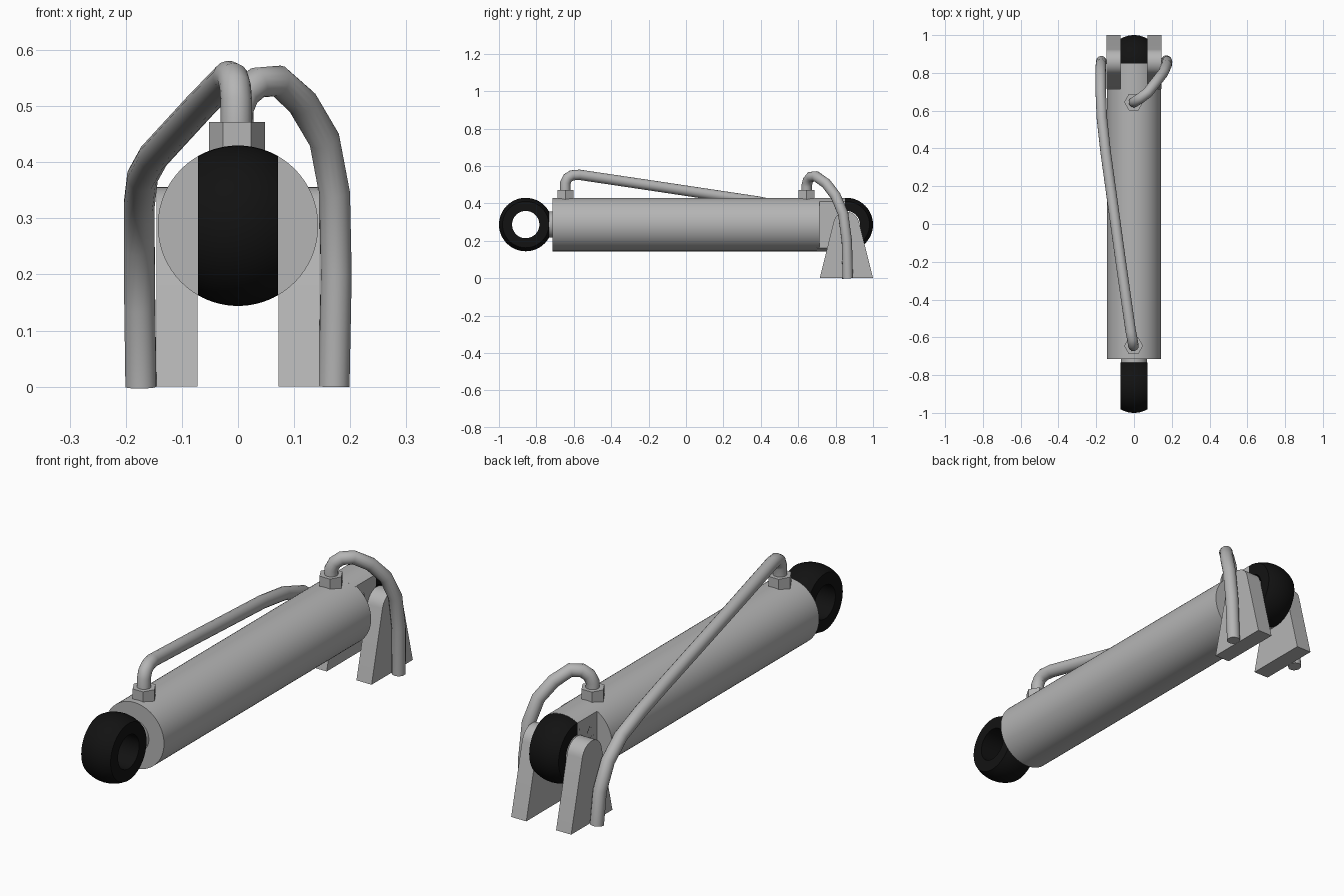
import bpy, bmesh, math
from mathutils import Vector

if "Cube" in bpy.data.objects:
    bpy.data.objects.remove(bpy.data.objects["Cube"])

R, ZC, EYE_Y = 0.143, 0.287, 0.857      # barrel radius, axis height, eye position
HALF = 0.071                            # half width of the eyes


def material(name, rgb):
    m = bpy.data.materials.new(name)
    m.diffuse_color = (*rgb, 1)
    m.use_nodes = True
    m.node_tree.nodes["Principled BSDF"].inputs["Base Color"].default_value = m.diffuse_color
    return m


STEEL = material("grey steel", (0.46, 0.46, 0.46))
BLACK = material("black rubber", (0.006, 0.006, 0.006))


def finish(name, bm, mat, smooth=True):
    bmesh.ops.recalc_face_normals(bm, faces=bm.faces)
    me = bpy.data.meshes.new(name)
    bm.to_mesh(me)
    bm.free()
    ob = bpy.data.objects.new(name, me)
    bpy.context.collection.objects.link(ob)
    me.materials.append(mat)
    if smooth:
        bpy.ops.object.select_all(action='DESELECT')
        ob.select_set(True)
        bpy.context.view_layer.objects.active = ob
        bpy.ops.object.shade_smooth_by_angle(angle=math.radians(35))
    return ob


def prism(name, points, offset, mat, smooth=True):
    """Extrude a closed outline along an offset."""
    bm = bmesh.new()
    face = bm.faces.new([bm.verts.new(p) for p in points])
    ext = bmesh.ops.extrude_face_region(bm, geom=[face], use_keep_orig=True)
    verts = [g for g in ext["geom"] if isinstance(g, bmesh.types.BMVert)]
    bmesh.ops.translate(bm, verts=verts, vec=offset)
    return finish(name, bm, mat, smooth)


def circle(r, n, y):
    return [(r * math.cos(2 * math.pi * i / n), y, ZC + r * math.sin(2 * math.pi * i / n))
            for i in range(n)]


# Barrel and piston rod
prism("barrel", circle(R, 64, -0.715), (0, 1.43, 0), STEEL)
prism("piston_rod", circle(0.07, 32, -0.76), (0, 0.06, 0), STEEL)

# Rear tongue: the barrel continued with its sides cut flat
a0 = math.acos(HALF / R)
arc = [a0 + (math.pi - 2 * a0) * i / 16 for i in range(17)]
outline = [(R * math.cos(a), 0.70, ZC + s * R * math.sin(a))
           for s, angles in ((1, arc), (-1, arc[::-1])) for a in angles]
prism("rear_tongue", outline, (0, 0.15, 0), STEEL)


# Eyes: rings with a ball-shaped outside and a straight bore
def eye(name, y):
    bm = bmesh.new()
    xs = [-HALF + 2 * HALF * i / 10 for i in range(11)]
    profile = [(x, math.sqrt(R * R - x * x)) for x in xs] + [(HALF, 0.073), (-HALF, 0.073)]
    verts = [bm.verts.new((x, y, ZC + r)) for x, r in profile]
    edges = [bm.edges.new((verts[i], verts[i - 1])) for i in range(len(verts))]
    bmesh.ops.spin(bm, geom=verts + edges, cent=(0, y, ZC), axis=(1, 0, 0),
                   angle=2 * math.pi, steps=48)
    bmesh.ops.remove_doubles(bm, verts=bm.verts, dist=1e-4)
    finish(name, bm, BLACK)


eye("front_eye", -EYE_Y)
eye("rear_eye", EYE_Y)

# Mounting brackets: tapered feet with round tops
for side, x in (("left", -0.145), ("right", 0.072)):
    top = [math.radians(14 + 152 * i / 16) for i in range(17)]
    pts = [(x, 0.715, 0), (x, 1.0, 0)]
    pts += [(x, EYE_Y + 0.069 * math.cos(a), ZC + 0.069 * math.sin(a)) for a in top]
    prism(side + "_bracket", pts, (0.073, 0, 0), STEEL)

# Hexagonal hose fittings
for side, y in (("front", -0.645), ("rear", 0.645)):
    hexagon = [(0.05 * math.cos(math.pi * i / 3) - 0.002,
                y + 0.05 * math.sin(math.pi * i / 3), 0.42) for i in range(6)]
    prism(side + "_fitting", hexagon, (0, 0, 0.052), STEEL, smooth=False)


# Hoses: round tubes swept along a path
def hose(name, path, r=0.028, n=16):
    pts = [Vector(p) for p in path]
    bm = bmesh.new()
    rings = []
    side = Vector((1, 0, 0))
    for i, p in enumerate(pts):
        before = (p - pts[i - 1]).normalized() if i else None
        after = (pts[i + 1] - p).normalized() if i < len(pts) - 1 else None
        t = ((before or after) + (after or before)).normalized()
        side = (side - t * side.dot(t)).normalized()
        up = t.cross(side)
        rings.append([bm.verts.new(p + r * (side * math.cos(2 * math.pi * k / n)
                                            + up * math.sin(2 * math.pi * k / n)))
                      for k in range(n)])
    for a, b in zip(rings, rings[1:]):
        for k in range(n):
            bm.faces.new((a[k - 1], a[k], b[k], b[k - 1]))
    bm.faces.new(rings[0])
    bm.faces.new(rings[-1])
    finish(name, bm, STEEL)


hose("front_hose", [(-0.003, -0.645, 0.45), (-0.003, -0.645, 0.51), (-0.005, -0.633, 0.536),
                    (-0.009, -0.61, 0.55), (-0.017, -0.57, 0.553), (-0.07, -0.2, 0.498),
                    (-0.15, 0.38, 0.411), (-0.17, 0.56, 0.375), (-0.176, 0.70, 0.325),
                    (-0.176, 0.79, 0.25), (-0.175, 0.845, 0.14), (-0.173, 0.862, 0)])
hose("rear_hose", [(0, 0.645, 0.45), (0, 0.645, 0.495), (0.012, 0.652, 0.523),
                   (0.035, 0.667, 0.542), (0.072, 0.695, 0.545), (0.115, 0.75, 0.506),
                   (0.154, 0.80, 0.44), (0.172, 0.84, 0.345), (0.175, 0.86, 0.2),
                   (0.171, 0.865, 0)])
